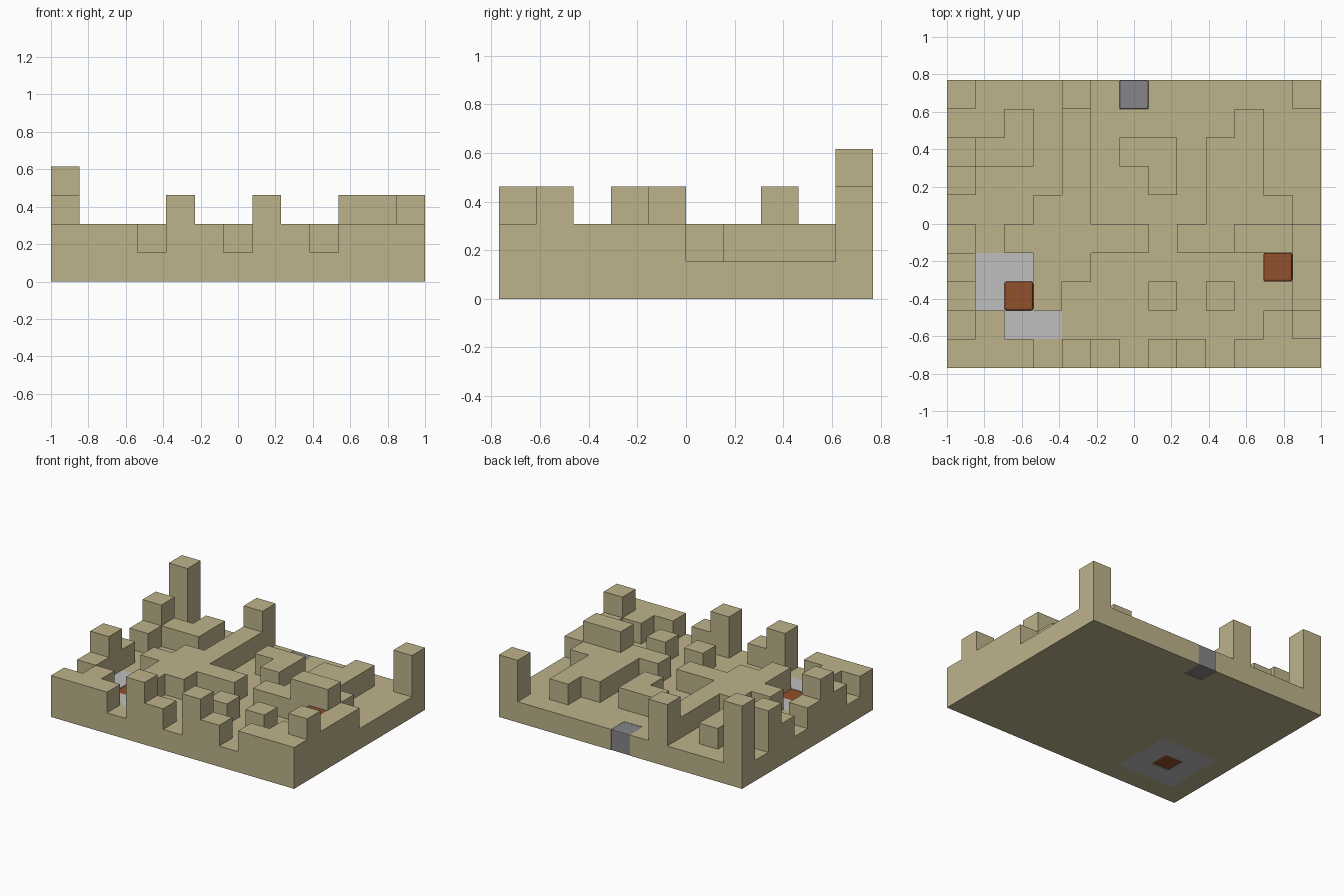
import bpy
import bmesh
from mathutils import Vector

old = bpy.data.objects.get("Cube")
if old:
    bpy.data.objects.remove(old, do_unlink=True)

# Floor plan, back row first.
# . floor   # wall   T tall post   K corner keep
# w pool    W pool under a wall    p pool plug   c raised block   g gate
PLAN = [
    "K...T.g.....T",
    "..#.#.....#..",
    "T##.#.##.##..",
    "#...#..#.##..",
    "...##....###.",
    "#.#####.##TT#",
    "Tww" "W#......c#",
    "#wpW...#.#..#",
    ".Www.......#T",
    "###.T#.T#.###",
]
LEVELS = {".": 1, "#": 2, "T": 3, "K": 4, "W": 2, "c": 1}
COLS, ROWS = len(PLAN[0]), len(PLAN)
CELL = 2 / COLS


def material(name, rgb):
    mat = bpy.data.materials.new(name)
    mat.use_nodes = True
    mat.diffuse_color = (*rgb, 1)
    mat.node_tree.nodes["Principled BSDF"].inputs["Base Color"].default_value = (*rgb, 1)
    return mat


sand = material("sand", (0.51, 0.45, 0.26))
pale_grey = material("pale grey", (0.51, 0.52, 0.51))
mid_grey = material("mid grey", (0.24, 0.24, 0.25))
rust = material("rust", (0.29, 0.08, 0.025))


def corner(p):
    """Grid corner to model space."""
    return Vector((p[0] - COLS / 2, p[1] - ROWS / 2, p[2])) * CELL


def build_blocks(name, cells, mat, rounding=0):
    """Join grid cells into one closed shell, keeping only outer faces."""
    bm = bmesh.new()
    for cell in cells:
        for axis in range(3):
            for side in (0, 1):
                beside = list(cell)
                beside[axis] += 1 if side else -1
                if tuple(beside) in cells:
                    continue
                u, v = (axis + 1) % 3, (axis + 2) % 3
                quad = []
                for du, dv in ((0, 0), (1, 0), (1, 1), (0, 1)):
                    p = list(cell)
                    p[axis] += side
                    p[u] += du
                    p[v] += dv
                    quad.append(bm.verts.new(corner(p)))
                bm.faces.new(quad if side else quad[::-1])
    bmesh.ops.remove_doubles(bm, verts=bm.verts[:], dist=CELL / 100)
    if rounding:
        bmesh.ops.bevel(bm, geom=bm.edges[:], offset=rounding, segments=2,
                        profile=0.5, affect="EDGES")
    mesh = bpy.data.meshes.new(name)
    bm.to_mesh(mesh)
    bm.free()
    mesh.materials.append(mat)
    obj = bpy.data.objects.new(name, mesh)
    bpy.context.collection.objects.link(obj)
    return obj


# Sort the plan into parts
ground, pool, plug, gate, raised = set(), set(), set(), set(), set()
for j, row in enumerate(reversed(PLAN)):
    for i, mark in enumerate(row):
        for k in range(LEVELS.get(mark, 0)):
            (pool if mark == "W" and k == 0 else ground).add((i, j, k))
        if mark == "w":
            pool.add((i, j, 0))
        elif mark == "p":
            plug.add((i, j, 0))
        elif mark == "g":
            gate.add((i, j, 0))
        elif mark == "c":
            raised.add((i, j, 1))

# Stone floor with walls and posts, then the inserts
build_blocks("floor_and_walls", ground, sand)
build_blocks("pool_ring", pool, pale_grey)
build_blocks("pool_plug", plug, rust, 0.01)
build_blocks("raised_block", raised, rust, 0.01)
build_blocks("gate_block", gate, mid_grey, 0.004)
